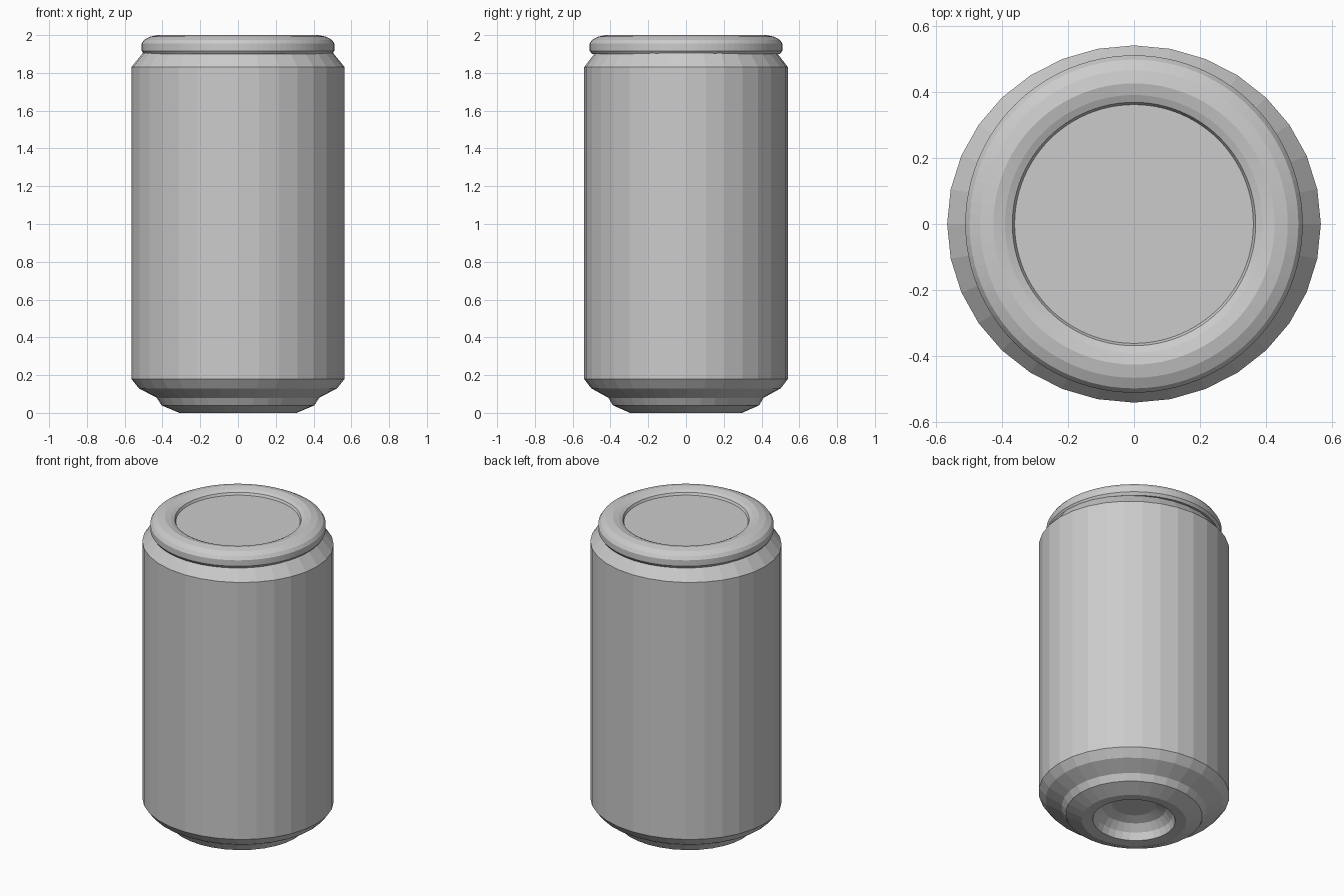
import bpy, bmesh, math

if "Cube" in bpy.data.objects:
    bpy.data.objects.remove(bpy.data.objects["Cube"])

# one plain metal colour
metal = bpy.data.materials.new("grey metal")
metal.diffuse_color = (0.6, 0.6, 0.6, 1)
metal.use_nodes = True
metal.node_tree.nodes["Principled BSDF"].inputs["Base Color"].default_value = metal.diffuse_color


def lathe(name, profile, sides, sx=1.0, sy=1.0, cap_first=True, cap_last=True):
    """Revolve (radius, height) points, listed bottom to top on the outside, around z."""
    bm = bmesh.new()
    rings = []
    for r, z in profile:
        ring = []
        for i in range(sides):
            a = 2 * math.pi * i / sides
            ring.append(bm.verts.new((r * sx * math.cos(a), r * sy * math.sin(a), z)))
        rings.append(ring)
    for lo, hi in zip(rings, rings[1:]):
        for i in range(sides):
            j = (i + 1) % sides
            bm.faces.new((lo[i], lo[j], hi[j], hi[i]))
    if cap_first:
        bm.faces.new(rings[0][::-1])
    if cap_last:
        bm.faces.new(rings[-1])
    me = bpy.data.meshes.new(name)
    bm.to_mesh(me)
    bm.free()
    me.materials.append(metal)
    ob = bpy.data.objects.new(name, me)
    bpy.context.collection.objects.link(ob)
    return ob


# can body: domed recess underneath, stepped foot, straight wall, tapered neck
lathe("can_body", [
    (0.13, 0.11), (0.19, 0.09), (0.23, 0.05), (0.245, 0.005), (0.31, 0.0),
    (0.405, 0.04), (0.43, 0.08), (0.525, 0.13), (0.565, 0.18),
    (0.565, 1.83), (0.50, 1.91),
], 32, 1.0, 0.54 / 0.565)

# rolled rim around the top
lathe("rim", [
    (0.47, 1.90), (0.498, 1.90), (0.51, 1.917), (0.51, 1.955), (0.497, 1.975),
    (0.465, 1.992), (0.425, 2.0), (0.39, 1.992), (0.368, 1.982), (0.36, 1.965),
], 96, cap_last=False)

# sunken lid panel
lathe("lid_panel", [(0.362, 1.945), (0.362, 1.967)], 96)
